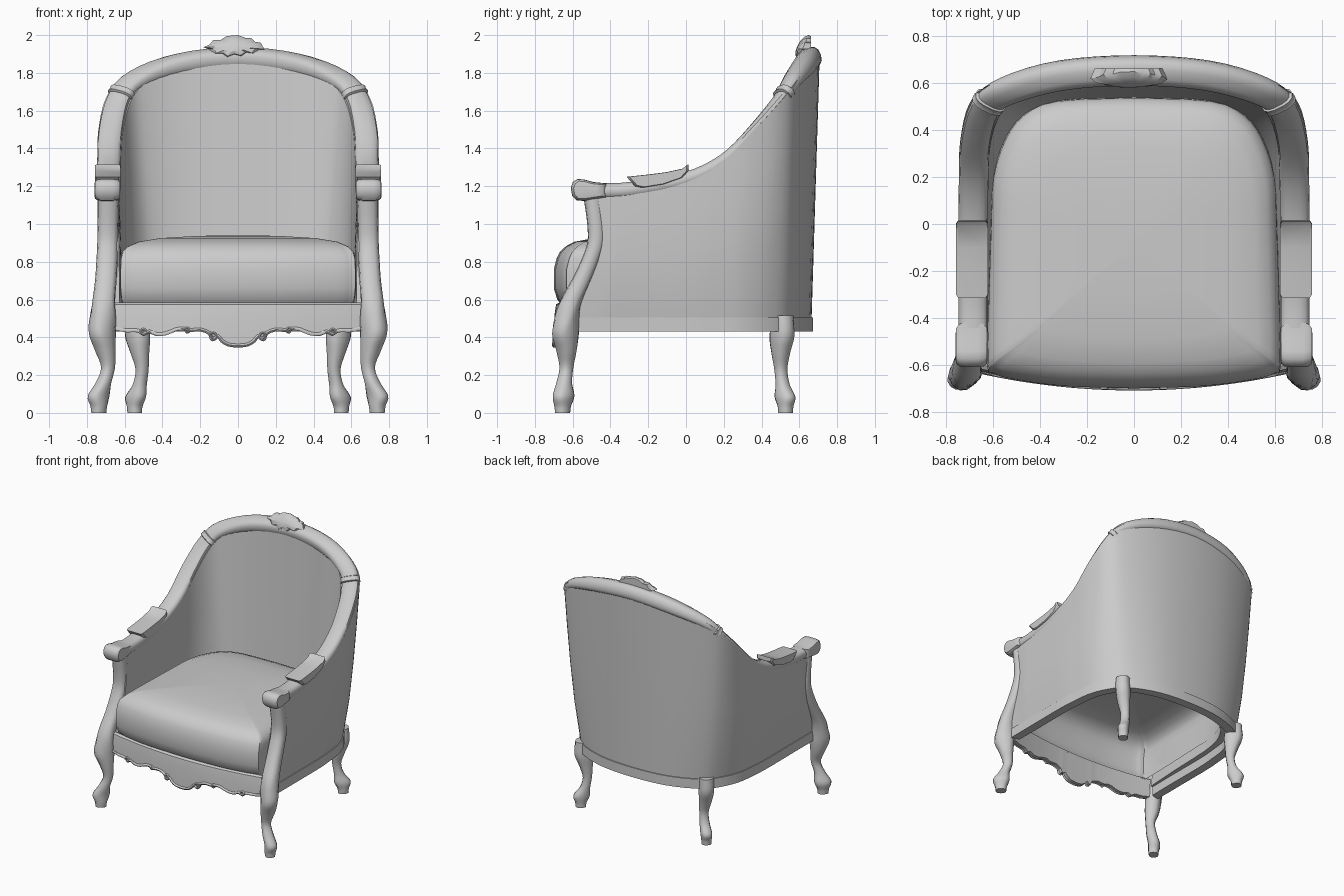
import bpy, bmesh, math
from mathutils import Vector

if "Cube" in bpy.data.objects:
    bpy.data.objects.remove(bpy.data.objects["Cube"])

mat = bpy.data.materials.new("pale grey")
mat.diffuse_color = (0.6, 0.6, 0.6, 1)
mat.use_nodes = True
mat.node_tree.nodes["Principled BSDF"].inputs["Base Color"].default_value = mat.diffuse_color


def finish(name, bm, angle=40):
    bmesh.ops.recalc_face_normals(bm, faces=bm.faces)
    me = bpy.data.meshes.new(name)
    bm.to_mesh(me)
    bm.free()
    ob = bpy.data.objects.new(name, me)
    bpy.context.collection.objects.link(ob)
    me.materials.append(mat)
    bpy.ops.object.select_all(action='DESELECT')
    ob.select_set(True)
    bpy.context.view_layer.objects.active = ob
    bpy.ops.object.shade_smooth_by_angle(angle=math.radians(angle))
    return ob


def loft(name, rings, angle=40, cap_start=True):
    """Skin a list of closed rings and cap the ends."""
    bm = bmesh.new()
    vs = [[bm.verts.new(p) for p in r] for r in rings]
    n = len(rings[0])
    for a, b in zip(vs, vs[1:]):
        for i in range(n):
            j = (i + 1) % n
            bm.faces.new((a[i], a[j], b[j], b[i]))
    if cap_start:
        bm.faces.new(vs[0])
    bm.faces.new(vs[-1])
    return finish(name, bm, angle)


def spline(pts, steps=4):
    """Catmull-Rom curve through points of any dimension."""
    p = [Vector(q) for q in pts]
    p = [p[0] * 2 - p[1]] + p + [p[-1] * 2 - p[-2]]
    out = []
    for i in range(1, len(p) - 2):
        a, b, c, d = p[i - 1:i + 3]
        for s in range(steps):
            t = s / steps
            out.append(0.5 * (2 * b + (c - a) * t + (2 * a - 5 * b + 4 * c - d) * t * t
                              + (3 * b - a - 3 * c + d) * t ** 3))
    return out + [p[-2]]


def both(half):
    """Extend a right-hand run ending on the centre line to the left side."""
    flip = [Vector((-p[0],) + tuple(p[1:])) for p in half[:-1]]
    return spline([Vector(p) for p in half] + flip[::-1])


def mirrored(fn, name):
    for side, s in (("right", 1), ("left", -1)):
        fn(side + "_" + name, s)


def clamp(v):
    return max(0, min(1, v))


# Plan curves of the wraparound back, front of arm to centre back
top_out = both([(.735, -.46, 1.175), (.74, -.3, 1.18), (.745, 0, 1.235), (.745, .2, 1.335), (.74, .355, 1.49),
                (.70, .515, 1.665), (.60, .60, 1.775), (.33, .68, 1.86), (0, .708, 1.895)])
top_in = both([(.635, -.46, 1.175), (.63, -.3, 1.18), (.625, 0, 1.235), (.62, .2, 1.335), (.61, .35, 1.49),
               (.565, .475, 1.655), (.48, .535, 1.75), (.29, .585, 1.83), (0, .60, 1.86)])
low_out = both([(.70, -.57, .5), (.70, -.3, .5), (.70, 0, .5), (.69, .15, .5), (.67, .3, .5),
                (.61, .44, .5), (.51, .55, .5), (.28, .64, .5), (0, .665, .5)])
low_in = both([(.625, -.55, .5), (.61, -.3, .5), (.60, 0, .5), (.59, .15, .5), (.56, .29, .5),
               (.50, .4, .5), (.42, .475, .5), (.26, .52, .5), (0, .53, .5)])

# Upholstered shell
rings = []
for a, b, c, d in zip(top_out, top_in, low_out, low_in):
    bulge = Vector((.018 * max(-1, min(1, a.x / .5)) * (1 if a.y > -.4 else .5), 0, 0))
    rings.append([c, c.lerp(a, .25) + bulge, c.lerp(a, .5) + bulge, c.lerp(a, .75) + bulge * .6, a,
                  b, b.lerp(d, .33), b.lerp(d, .66), d])
loft("upholstered_shell", rings, 50)

# Seat rail below the shell
rings = []
for c, d in zip(low_out, low_in):
    o = (c - d).normalized()
    o.z = 0
    e, f = c + o * .008, c - o * .06
    rings.append([Vector((q.x, q.y, z)) for q, z in ((e, .43), (e, .505), (f, .505), (f, .43))])
loft("seat_rail", rings)

# Carved top rail sweeping from the arms over the back
path = [(a + b) / 2 for a, b in zip(top_out, top_in)]


def rail_ring(i, grow=0.0):
    t = (path[min(i + 1, len(path) - 1)] - path[max(i - 1, 0)]).normalized()
    w = top_out[i] - top_in[i]
    w = (w - t * w.dot(t)).normalized()
    n = t.cross(w)
    z = path[i].z
    hn = .043 - .012 * clamp((z - 1.2) / .25) + .026 * clamp((z - 1.66) / .2) + grow
    hw = .063 + grow
    ring = []
    for j in range(14):
        g = 2 * math.pi * j / 14
        cx, cz = math.cos(g), math.sin(g)
        ring.append(path[i] + w * hw * math.copysign(abs(cx) ** .75, cx)
                    + n * hn * math.copysign(abs(cz) ** .75, cz))
    return ring


loft("top_rail", [rail_ring(i) for i in range(len(path))])

# Ribbon bands around the rail
for name, i in (("right_band", 21), ("left_band", len(path) - 22)):
    t = (path[i + 1] - path[i - 1]).normalized()
    loft(name, [[p + t * s for p in rail_ring(i, g)]
                for s, g in ((-.022, 0), (-.016, .01), (0, .006), (.016, .01), (.022, 0))], 50)


# Arm pads and rounded arm ends
def side_slab(name, s, profile, steps):
    cy = sum(p[0] for p in profile) / len(profile)
    cz = sum(p[1] for p in profile) / len(profile)
    loft(name, [[(s * x, cy + (y - cy) * f, cz + (z - cz) * f) for y, z in profile] for x, f in steps])


pad = [(-.315, 1.25), (-.2, 1.262), (-.1, 1.275), (-.01, 1.295), (.012, 1.315), (.015, 1.285),
       (-.02, 1.245), (-.12, 1.21), (-.23, 1.192), (-.27, 1.2)]
mirrored(lambda n, s: side_slab(n, s, pad, ((.622, .92), (.632, 1), (.748, 1), (.758, .92))), "arm_pad")
knob = [(-.61, 1.19), (-.6, 1.222), (-.575, 1.238), (-.54, 1.236), (-.49, 1.222), (-.42, 1.215),
        (-.42, 1.14), (-.49, 1.13), (-.54, 1.122), (-.58, 1.125), (-.603, 1.15)]
mirrored(lambda n, s: side_slab(n, s, knob, ((.624, .55), (.626, .8), (.64, .95), (.665, 1), (.72, 1),
                                             (.742, .95), (.757, .8), (.76, .55))), "arm_scroll")


# Legs: stations of centre x, y, z and half sizes, turned diagonally below the knee
def leg(name, s, stations, turn):
    rings = []
    for x, y, z, rx, ry in spline(stations, 4):
        a = turn * clamp((.62 - z) / .2)
        ring = []
        for j in range(12):
            g = 2 * math.pi * j / 12
            u = rx * math.copysign(abs(math.cos(g)) ** .8, math.cos(g))
            v = ry * math.copysign(abs(math.sin(g)) ** .8, math.sin(g))
            ring.append((s * (x + u * math.cos(a) - v * math.sin(a)),
                         y + u * math.sin(a) + v * math.cos(a), z))
        rings.append(ring)
    loft(name, rings, 50)


front = [(.737, -.653, 0, .040, .036), (.737, -.653, .035, .044, .04), (.738, -.648, .09, .062, .045),
         (.712, -.645, .16, .040, .040), (.688, -.633, .24, .036, .035), (.703, -.633, .33, .052, .052),
         (.718, -.638, .42, .074, .06), (.715, -.628, .52, .066, .06), (.71, -.605, .6, .06, .057),
         (.70, -.555, .7, .057, .052), (.694, -.51, .8, .056, .048), (.69, -.477, .9, .055, .046),
         (.688, -.477, 1.0, .055, .046), (.685, -.495, 1.14, .056, .047)]
mirrored(lambda n, s: leg(n, s, front, math.radians(-45)), "front_leg")
back = [(.547, .527, 0, .038, .036), (.547, .527, .035, .042, .038), (.542, .524, .085, .06, .042),
        (.52, .512, .15, .036, .036), (.508, .502, .23, .033, .034), (.52, .502, .32, .05, .046),
        (.532, .508, .41, .07, .055), (.535, .515, .515, .056, .05)]
mirrored(lambda n, s: leg(n, s, back, math.radians(45)), "back_leg")

# Seat cushion: plan outline lofted up into a soft crown, hollow underneath
plan = spline([(0, -.70), (.3, -.69), (.52, -.66), (.60, -.635), (.625, -.60), (.62, -.3), (.61, 0),
               (.60, .2), (.55, .36), (.47, .465), (.33, .525), (0, .54)], 3)
plan = plan + [Vector((-p.x, p.y)) for p in plan[-2:0:-1]]
rings = []
for z, f, push in ((.57, .97, .025), (.60, .99, .012), (.66, 1, 0), (.76, 1, 0), (.82, .995, .012),
                   (.852, .98, .02), (.882, .93, .02), (.906, .84, .01), (.925, .66, 0), (.937, .35, 0),
                   (.94, .05, 0)):
    rings.append([(p.x * f, (p.y + .08) * f - .08 + (push if p.y < -.5 else 0), z) for p in plan])
loft("seat_cushion", rings, 60, cap_start=False)

# Front apron with a scalloped lower edge
edge = [(0, .35), (.05, .355), (.085, .375), (.105, .4), (.125, .385), (.14, .385), (.15, .415), (.2, .435),
        (.26, .43), (.29, .44), (.33, .435), (.38, .415), (.43, .41), (.47, .425), (.5, .41), (.53, .43),
        (.59, .43), (.65, .44)]
edge = [(-x, z) for x, z in edge[:0:-1]] + edge


def apron_y(x):
    return -.70 + .07 * (x / .65) ** 2


rings = []
for x, z in edge:
    y = apron_y(x)
    rings.append([(x, y, z), (x, y + .004, .52), (x, y + .012, .575), (x, y + .03, .585),
                  (x, y + .045, .58), (x, y + .035, z)])
loft("front_apron", rings)


# Carved bead and scrolls along the apron
def tube(name, pts, r):
    rings = []
    for i, p in enumerate(pts):
        t = (pts[min(i + 1, len(pts) - 1)] - pts[max(i - 1, 0)]).normalized()
        n = Vector((0, 1, 0))
        m = t.cross(n).normalized()
        rings.append([p + (n * math.cos(g) + m * math.sin(g)) * r
                      for g in [2 * math.pi * j / 6 for j in range(6)]])
    loft(name, rings, 60)


tube("apron_bead", [Vector((x, apron_y(x) + .002, z + .006)) for x, z in spline(edge, 2)], .011)
for k, (cx, cz, r) in enumerate(((.13, .405, .022), (.27, .435, .018), (.5, .428, .018))):
    def scroll(name, s):
        pts = []
        for i in range(14):
            g, q = i * .55, r * (1 - i / 18)
            x = s * (cx + q * math.cos(g))
            pts.append(Vector((x, apron_y(x) - .001, cz + q * math.sin(g))))
        tube(name, pts, .007)
    mirrored(scroll, "apron_scroll_%d" % (k + 1))

# Leafy crest on the top rail: outline leaning back, rising to a domed centre
crest = [(-.185, 1.935), (-.15, 1.95), (-.13, 1.975), (-.09, 1.975), (-.06, 1.995), (0, 2.0), (.04, 1.985),
         (.07, 1.985), (.09, 1.965), (.12, 1.96), (.14, 1.925), (.11, 1.925), (.09, 1.9), (.05, 1.905),
         (.02, 1.885), (-.02, 1.895), (-.06, 1.88), (-.09, 1.9), (-.13, 1.9), (-.15, 1.925)]
rings = []
for f, d, lean in ((.9, .062, 0), (1, .004, .45), (.85, -.015, .45), (.5, -.026, .45), (.1, -.029, .45)):
    rings.append([(-.02 + (x + .02) * f, .6 + d + (.04 + (z - 1.94) * f) * lean, 1.94 + (z - 1.94) * f)
                  for x, z in crest])
loft("crest", rings, 30)
